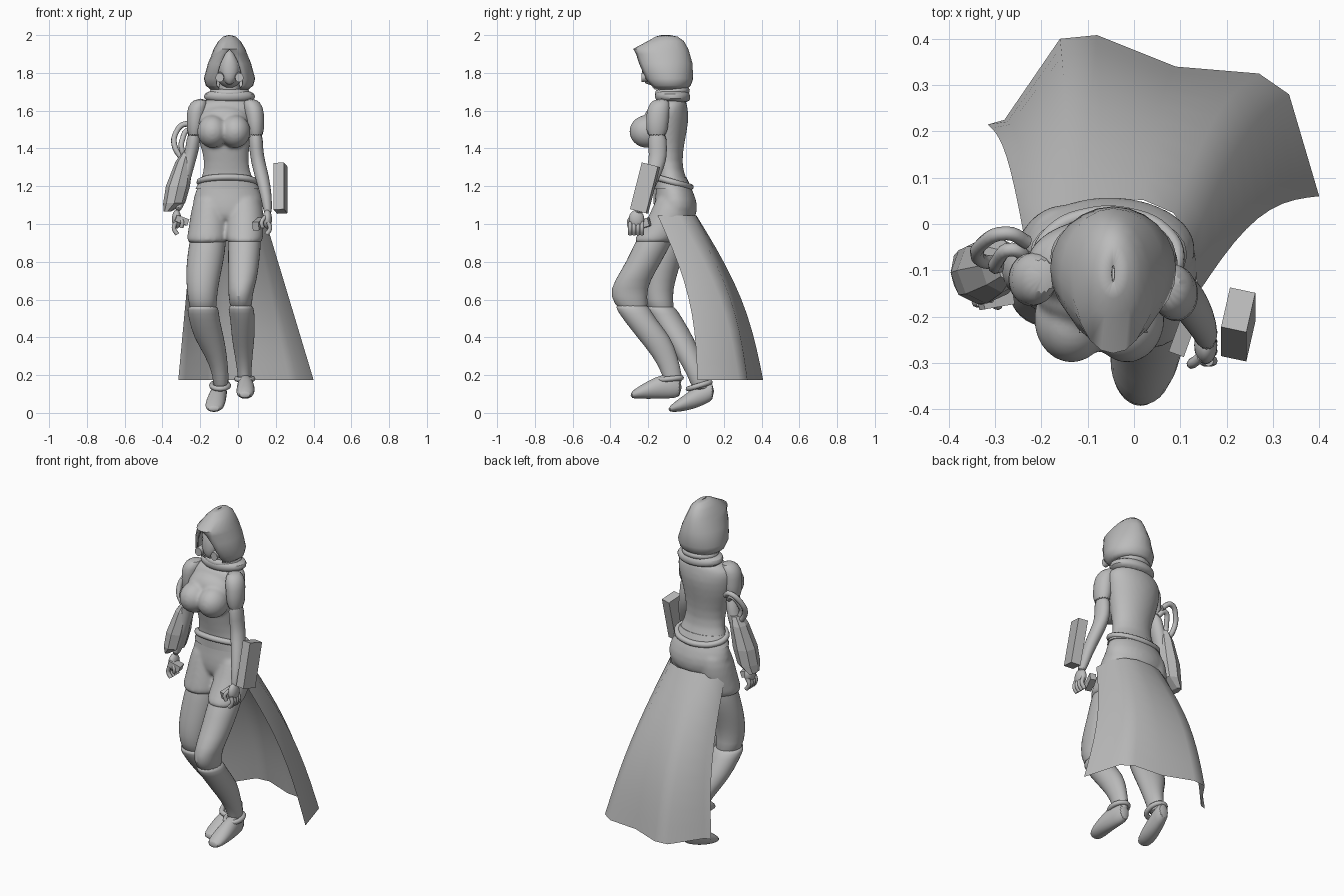
import bpy, bmesh, math
from mathutils import Vector, Euler

cube = bpy.data.objects.get("Cube")
if cube:
    bpy.data.objects.remove(cube)

GREY = (0.5, 0.5, 0.5, 1)
grey = bpy.data.materials.new("plain grey")
grey.use_nodes = True
grey.diffuse_color = GREY
grey.node_tree.nodes["Principled BSDF"].inputs["Base Color"].default_value = GREY


def finish(name, bm, smooth=True, subdivide=0, thickness=0):
    """Turn a bmesh into a shaded object with its modifiers."""
    bmesh.ops.recalc_face_normals(bm, faces=bm.faces[:])
    mesh = bpy.data.meshes.new(name)
    bm.to_mesh(mesh)
    bm.free()
    mesh.materials.append(grey)
    obj = bpy.data.objects.new(name, mesh)
    bpy.context.collection.objects.link(obj)
    if thickness:
        solid = obj.modifiers.new("thickness", 'SOLIDIFY')
        solid.thickness = thickness
        solid.offset = 0
    if subdivide:
        sub = obj.modifiers.new("rounding", 'SUBSURF')
        sub.levels = sub.render_levels = subdivide
    if smooth:
        bpy.ops.object.select_all(action='DESELECT')
        obj.select_set(True)
        bpy.context.view_layer.objects.active = obj
        bpy.ops.object.shade_smooth_by_angle(angle=math.radians(50))
    return obj


def blend(parts):
    """Merge parts into the first one as a single soft skin."""
    bpy.ops.object.select_all(action='DESELECT')
    for part in parts:
        part.select_set(True)
    bpy.context.view_layer.objects.active = parts[0]
    bpy.ops.object.join()
    remesh = parts[0].modifiers.new("skin", 'REMESH')
    remesh.mode = 'VOXEL'
    remesh.voxel_size = .009
    remesh.use_smooth_shade = True
    soft = parts[0].modifiers.new("soften", 'SMOOTH')
    soft.iterations = 8


def skin(bm, rings, closed=True):
    """Bridge neighbouring rows of points with quads."""
    rows = [[bm.verts.new(p) for p in ring] for ring in rings]
    n = len(rows[0])
    for a, b in zip(rows, rows[1:]):
        for i in range(n if closed else n - 1):
            j = (i + 1) % n
            bm.faces.new((a[i], a[j], b[j], b[i]))
    return rows


def loft(name, rows, axis='z', sides=16, smooth=True, subdivide=1):
    """Ellipse sections: position on the axis, two centres, two radii."""
    rings = []
    for pos, cu, cv, ru, rv in rows:
        ring = []
        for i in range(sides):
            a = math.tau * i / sides
            u, v = cu + ru * math.cos(a), cv + rv * math.sin(a)
            ring.append((u, v, pos) if axis == 'z' else (u, pos, v))
        rings.append(ring)
    bm = bmesh.new()
    rows = skin(bm, rings)
    bm.faces.new(rows[0])
    bm.faces.new(rows[-1])
    return finish(name, bm, smooth, subdivide)


def ball(name, centre, radii):
    bm = bmesh.new()
    bmesh.ops.create_uvsphere(bm, u_segments=20, v_segments=12, radius=1)
    for v in bm.verts:
        v.co = Vector(centre) + Vector([c * r for c, r in zip(v.co, radii)])
    return finish(name, bm)


def box(name, centre, size, turn):
    bm = bmesh.new()
    bmesh.ops.create_cube(bm, size=1)
    rot = Euler([math.radians(t) for t in turn]).to_matrix()
    for v in bm.verts:
        v.co = Vector(centre) + rot @ Vector([c * s for c, s in zip(v.co, size)])
    return finish(name, bm, smooth=False)


def tube(name, points, radius, cyclic=False):
    curve = bpy.data.curves.new(name, 'CURVE')
    curve.dimensions = '3D'
    curve.bevel_depth = radius
    curve.bevel_resolution = 2
    curve.resolution_u = 5
    curve.use_fill_caps = True
    spline = curve.splines.new('BEZIER')
    spline.bezier_points.add(len(points) - 1)
    for bp, p in zip(spline.bezier_points, points):
        bp.co = p
        bp.handle_left_type = bp.handle_right_type = 'AUTO'
    spline.use_cyclic_u = cyclic
    curve.materials.append(grey)
    obj = bpy.data.objects.new(name, curve)
    bpy.context.collection.objects.link(obj)


def hoop(name, centre, rx, ry, radius, tilt):
    """Tube around an ellipse, lowered towards the back by tilt."""
    pts = []
    for i in range(10):
        a = math.tau * i / 10
        y = ry * math.sin(a)
        pts.append(Vector(centre) + Vector((rx * math.cos(a), y, -tilt * y)))
    tube(name, pts, radius, cyclic=True)


# Torso, chest, neck and shorts as one skin
blend([
    loft("torso", [(1, -.05, -.06, .1, .09), (1.05, -.052, -.056, .185, .115),
                   (1.12, -.053, -.053, .193, .115), (1.2, -.055, -.065, .16, .09),
                   (1.28, -.06, -.09, .116, .07), (1.38, -.065, -.1, .12, .083),
                   (1.48, -.075, -.1, .15, .103), (1.57, -.07, -.09, .165, .108),
                   (1.63, -.065, -.085, .17, .09), (1.67, -.055, -.075, .11, .075)], sides=24),
    ball("right_breast", (-.135, -.205, 1.49), (.083, .097, .088)),
    ball("left_breast", (-.015, -.205, 1.49), (.083, .097, .088)),
    ball("upper_chest", (-.075, -.15, 1.54), (.14, .08, .09)),
    loft("neck", [(1.62, -.05, -.07, .075, .07), (1.7, -.045, -.08, .057, .06), (1.8, -.045, -.1, .057, .06)]),
    loft("left_shorts", [(1.18, .03, -.055, .08, .09), (1.08, .038, -.07, .1, .11), (1, .037, -.105, .102, .118),
                         (.93, .035, -.155, .1, .113), (.89, .035, -.18, .098, .11)]),
    loft("right_shorts", [(1.18, -.14, -.055, .08, .09), (1.08, -.15, -.06, .1, .108), (1, -.154, -.075, .106, .113),
                          (.93, -.16, -.09, .113, .112), (.89, -.165, -.1, .112, .11)])])

# Scarf, belt and sash
loft("scarf_drape", [(1.64, -.045, -.068, .11, .085), (1.665, -.045, -.07, .14, .096), (1.69, -.045, -.072, .138, .094),
                     (1.71, -.045, -.075, .1, .08)], sides=20)
hoop("scarf_roll", (-.045, -.072, 1.7), .085, .072, .02, -.1)
loft("belt", [(1.185, -.055, -.066, .17, .097), (1.245, -.057, -.08, .138, .084)], sides=24, subdivide=0)
hoop("sash", (-.055, -.07, 1.222), .148, .093, .017, .28)

# Hood shell: height, front, back, half width, half opening angle
def hood_row(z, front, back, half, gap, n=20):
    mid, reach = (front + back) / 2, (back - front) / 2
    angles = [gap + (math.tau - 2 * gap) * i / n for i in range(n + 1)]
    return [(-.045 + half * math.sin(a), mid - reach * math.cos(a), z) for a in angles]


bm = bmesh.new()
skin(bm, [hood_row(*r) for r in (
    (1.715, -.18, .0, .098, .6), (1.735, -.2, .022, .122, .6), (1.77, -.23, .034, .132, .55),
    (1.85, -.26, .03, .11, .45), (1.9, -.265, .016, .09, .25), (1.925, -.276, .008, .08, 0),
    (1.965, -.2, -.014, .056, 0), (1.988, -.16, -.045, .032, 0), (1.997, -.125, -.09, .003, 0))], closed=False)
bmesh.ops.remove_doubles(bm, verts=bm.verts[:], dist=.0005)
finish("hood", bm, thickness=.008)

# Masked face with two round filters
ball("face", (-.045, -.13, 1.83), (.08, .09, .11))
loft("mask", [(1.735, -.045, -.19, .012, .02), (1.77, -.045, -.19, .045, .045),
              (1.83, -.045, -.185, .058, .048), (1.88, -.045, -.18, .04, .045), (1.92, -.045, -.17, .015, .03)])
for side, s in (("right", -1), ("left", 1)):
    loft(side + "_filter", [(-.235, -.045 + s * .052, 1.775, .022, .024),
                            (-.17, -.045 + s * .045, 1.785, .022, .024)], axis='y', subdivide=0)

# Left leg, forward and bent
loft("left_thigh", [(1, .04, -.12, .08, .09), (.9, .035, -.175, .09, .1), (.8, .03, -.222, .084, .094),
                    (.7, .025, -.285, .077, .096), (.62, .01, -.31, .063, .1), (.53, .02, -.27, .06, .08)])
loft("left_boot", [(.575, .015, -.29, .06, .082), (.555, .015, -.282, .07, .092), (.5, .025, -.25, .066, .088),
                   (.4, .027, -.168, .063, .092), (.3, .03, -.11, .047, .066), (.2, .035, -.07, .036, .051),
                   (.14, .035, -.07, .036, .05)])
loft("left_shoe", [(-.295, .035, .093, .032, .016), (-.25, .038, .108, .05, .034), (-.16, .042, .133, .048, .06),
                   (-.09, .038, .143, .042, .068), (-.02, .035, .135, .036, .055)], axis='y')
hoop("left_ankle_strap", (.036, -.085, .18), .042, .06, .014, -.1)

# Right leg, trailing
loft("right_thigh", [(1, -.15, -.075, .09, .09), (.9, -.16, -.09, .1, .1), (.8, -.175, -.115, .1, .092),
                     (.7, -.187, -.14, .09, .083), (.6, -.19, -.15, .077, .076), (.52, -.18, -.12, .07, .07)])
loft("right_boot", [(.57, -.188, -.145, .074, .072), (.55, -.186, -.132, .086, .084), (.5, -.18, -.105, .082, .087),
                    (.4, -.155, -.04, .083, .082), (.3, -.115, .015, .058, .067), (.2, -.09, .065, .042, .056),
                    (.11, -.09, .085, .04, .05)])
loft("right_shoe", [(-.095, -.13, .018, .032, .012), (-.04, -.125, .038, .055, .036), (.05, -.11, .08, .048, .058),
                    (.1, -.1, .105, .042, .06), (.15, -.09, .115, .034, .047)], axis='y')
hoop("right_ankle_strap", (-.095, .07, .145), .044, .058, .014, -.3)

# Arms with short sleeves
loft("left_sleeve", [(1.665, .065, -.13, .035, .04), (1.62, .083, -.145, .054, .063), (1.55, .092, -.152, .048, .06),
                     (1.45, .095, -.155, .044, .057)])
loft("left_arm", [(1.5, .093, -.155, .04, .05), (1.4, .095, -.148, .037, .05), (1.33, .106, -.15, .038, .047),
                  (1.25, .127, -.18, .039, .045), (1.15, .15, -.22, .03, .036), (1.04, .16, -.255, .023, .03)])
loft("right_sleeve", [(1.665, -.195, -.11, .035, .04), (1.62, -.218, -.12, .054, .062), (1.55, -.225, -.12, .047, .057),
                      (1.45, -.23, -.115, .044, .055)])
loft("right_arm", [(1.5, -.23, -.115, .038, .048), (1.4, -.24, -.1, .037, .046), (1.33, -.262, -.095, .038, .044),
                   (1.22, -.29, -.11, .035, .04), (1.05, -.32, -.13, .023, .03)])


# Hands with curled fingers
def hand(side, x, y, s):
    ball(side + "_palm", (x, y, 1.025), (.025, .041, .05))
    for i in range(4):
        fy = y - .034 + i * .021
        tube(f"{side}_finger_{i}", [(x + s * .006, fy, 1.01), (x + s * .014, fy, .975),
                                    (x - s * .004, fy, .945)], .0115)
    tube(side + "_thumb", [(x - s * .01, y - .025, 1.04), (x - s * .03, y - .04, 1.01),
                           (x - s * .025, y - .035, .98)], .011)


hand("left", .155, -.262, 1)
hand("right", -.325, -.135, -1)
box("left_hand_grip", (.108, -.235, 1.0), (.035, .09, .045), (15, 0, -20))
box("right_hand_grip", (-.3, -.155, 1.02), (.07, .05, .035), (0, 20, 10))

# Flared gauntlet and its two hoses
loft("right_gauntlet", [(1.38, -.27, -.085, .025, .04), (1.33, -.285, -.09, .046, .058),
                        (1.2, -.318, -.1, .064, .072), (1.11, -.338, -.105, .058, .068),
                        (1.065, -.375, -.1, .02, .045)], sides=8, smooth=False, subdivide=0)
for i in range(2):
    d = i * .035
    tube(f"hose_{i}", [(-.23, -.04 - d, 1.5 - d), (-.275 + d / 3, -.02 - d, 1.53 - d), (-.33 + d, -.045 - d, 1.48 - d),
                       (-.335 + d, -.075 - d / 2, 1.41), (-.3 + d / 2, -.085, 1.35)], .015)

# Tall box beside the left forearm
box("forearm_box", (.225, -.217, 1.19), (.056, .09, .255), (-14, -3, -12))

# Cape sweeping back from the hips
top = [(.138, -.15), (.128, -.04), (.085, .024), (.02, .052), (-.07, .055), (-.14, .042), (-.215, .005), (-.235, -.04)]
hem = [(.4, .06), (.335, .28), (.27, .325), (.09, .34), (-.08, .408), (-.16, .4), (-.28, .225), (-.316, .215)]
rows = []
for k in range(11):
    t = k / 10
    rows.append([(a[0] + (b[0] - a[0]) * t, a[1] + (b[1] - a[1]) * t + .058 * math.sin(math.pi * t),
                  1.045 - .87 * t) for a, b in zip(top, hem)])
bm = bmesh.new()
skin(bm, rows, closed=False)
finish("cape", bm)
